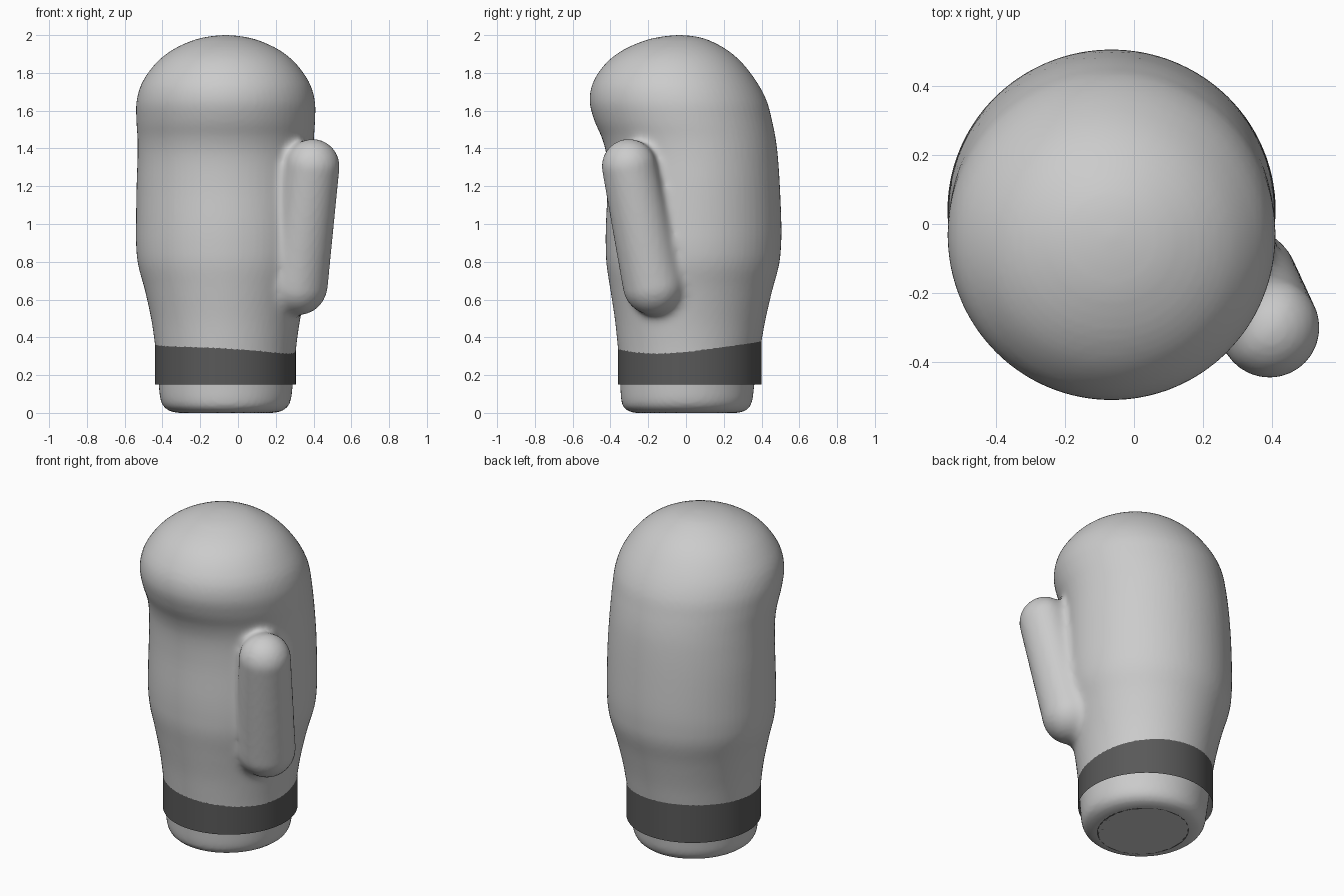
import bpy, bmesh, math
from mathutils import Vector
from mathutils.bvhtree import BVHTree

if "Cube" in bpy.data.objects:
    bpy.data.objects.remove(bpy.data.objects["Cube"])

CX, SEG = -0.065, 72
# glove profile: height, half width in x, front y, back y
ROWS = [
    (0.000, 0.250, -0.270, 0.270), (0.008, 0.290, -0.300, 0.305),
    (0.030, 0.325, -0.330, 0.335), (0.070, 0.345, -0.343, 0.352),
    (0.150, 0.355, -0.348, 0.362), (0.280, 0.367, -0.355, 0.383),
    (0.380, 0.377, -0.364, 0.400), (0.500, 0.395, -0.377, 0.422),
    (0.650, 0.428, -0.400, 0.457), (0.780, 0.463, -0.420, 0.492),
    (0.880, 0.474, -0.425, 0.503), (1.000, 0.475, -0.424, 0.505),
    (1.200, 0.472, -0.415, 0.497), (1.350, 0.467, -0.420, 0.487),
    (1.450, 0.467, -0.443, 0.475), (1.550, 0.473, -0.486, 0.455),
    (1.650, 0.472, -0.510, 0.428), (1.750, 0.442, -0.492, 0.376),
    (1.850, 0.371, -0.425, 0.300), (1.920, 0.285, -0.335, 0.220),
    (1.970, 0.180, -0.222, 0.128), (1.992, 0.092, -0.127, 0.055),
    (2.000, 0.012, -0.047, -0.023)]


def smooth_rows(rows, n=4):
    out = []
    for i in range(len(rows) - 1):
        p = [Vector(rows[min(max(i + k, 0), len(rows) - 1)]) for k in (-1, 0, 1, 2)]
        for s in range(n):
            t = s / n
            out.append(0.5 * (2 * p[1] + (p[2] - p[0]) * t
                              + (2 * p[0] - 5 * p[1] + 4 * p[2] - p[3]) * t ** 2
                              + (3 * p[1] - p[0] - 3 * p[2] + p[3]) * t ** 3))
    return out + [Vector(rows[-1])]


def loft(rings, cap=True):
    bm = bmesh.new()
    loops = [[bm.verts.new(co) for co in r] for r in rings]
    for a, b in zip(loops, loops[1:]):
        for i in range(len(a)):
            j = (i + 1) % len(a)
            bm.faces.new((a[i], a[j], b[j], b[i]))
    if cap:
        bm.faces.new(loops[0][::-1])
        bm.faces.new(loops[-1])
    return bm


def ring(cx, cy, rx, ry, z, n=SEG):
    return [(cx + rx * math.cos(2 * math.pi * i / n),
             cy + ry * math.sin(2 * math.pi * i / n), z) for i in range(n)]


def add_object(name, bm, color=None):
    me = bpy.data.meshes.new(name)
    bm.to_mesh(me)
    ob = bpy.data.objects.new(name, me)
    bpy.context.collection.objects.link(ob)
    if color:
        mat = bpy.data.materials.new(name + "_colour")
        mat.diffuse_color = color
        mat.use_nodes = True
        mat.node_tree.nodes["Principled BSDF"].inputs["Base Color"].default_value = mat.diffuse_color
        me.materials.append(mat)
    return ob


def smooth_shade(ob, angle=40):
    bpy.ops.object.select_all(action='DESELECT')
    ob.select_set(True)
    bpy.context.view_layer.objects.active = ob
    bpy.ops.object.shade_smooth_by_angle(angle=math.radians(angle))


# hand body
body = loft([ring(CX, (f + b) / 2, hx, (b - f) / 2, z)
             for z, hx, f, b in smooth_rows(ROWS)])
body_tree = BVHTree.FromBMesh(body)

# thumb: tapered capsule leaning forward and outward
low, tip = Vector((0.31, -0.17, 0.68)), Vector((0.392, -0.30, 1.305))
r_low, r_tip = 0.165, 0.145
axis = (tip - low).normalized()
u = axis.orthogonal().normalized()
v = axis.cross(u)
thumb_rings = []
for c, r, a0 in ((low, r_low, -88), (tip, r_tip, 0)):
    for k in range(12):
        a = math.radians(a0 + 8 * k)
        thumb_rings.append([c + axis * r * math.sin(a) + r * math.cos(a)
                            * (u * math.cos(t * math.pi / 20) + v * math.sin(t * math.pi / 20))
                            for t in range(40)])
thumb = loft(thumb_rings)
thumb_tree = BVHTree.FromBMesh(thumb)

# fuse body and thumb
tmp = bpy.data.meshes.new("thumb_tmp")
thumb.to_mesh(tmp)
body.from_mesh(tmp)
glove = add_object("glove", body)
mod = glove.modifiers.new("fuse", 'REMESH')
mod.mode = 'VOXEL'
mod.voxel_size = 0.016
bpy.context.view_layer.objects.active = glove
bpy.ops.object.modifier_apply(modifier=mod.name)

# soft fillet where the thumb meets the body
group = glove.vertex_groups.new(name="thumb_seam")
for vert in glove.data.vertices:
    d = max(body_tree.find_nearest(vert.co)[3], thumb_tree.find_nearest(vert.co)[3])
    if d < 0.1:
        group.add([vert.index], min(1, 1.3 - d / 0.077), 'REPLACE')
mod = glove.modifiers.new("fillet", 'SMOOTH')
mod.vertex_group = group.name
mod.factor = 0.5
mod.iterations = 30
bpy.ops.object.modifier_apply(modifier=mod.name)
smooth_shade(glove, 60)

# wrist band: straight open sleeve that the flaring body swallows at the top
DARK = (0.1, 0.1, 0.1, 1)
band = add_object("wrist_band", loft([ring(CX - 0.002, 0.02, 0.373, 0.38, z)
                                      for z in (0.15, 0.385)], cap=False), DARK)
smooth_shade(band)

# dark opening disc underneath
add_object("opening", loft([ring(CX, 0, 0.25, 0.265, z) for z in (0.0, 0.02)]), DARK)
